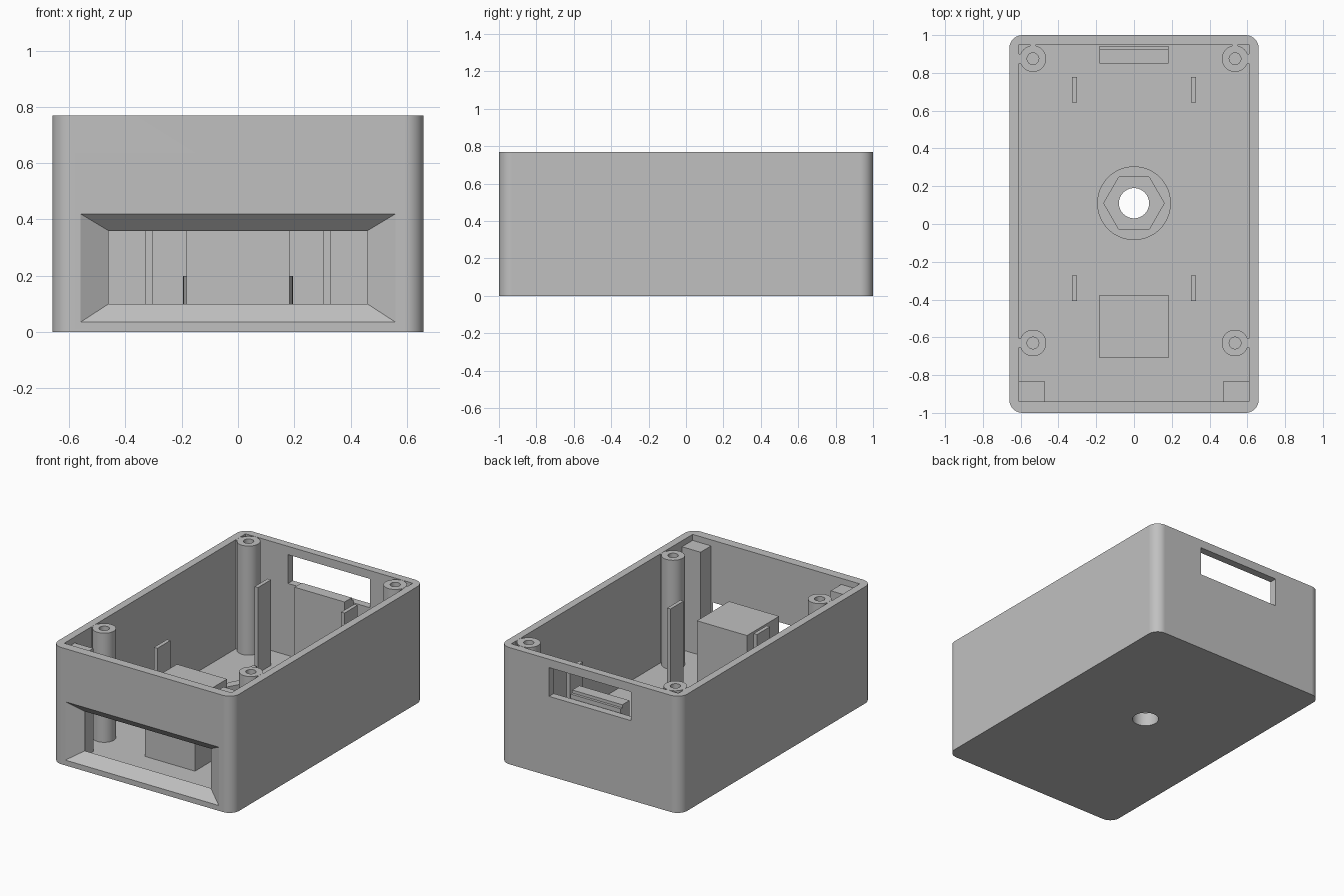
import bpy
import bmesh
import math
from mathutils import Matrix, Vector

old = bpy.data.objects.get("Cube")
if old:
    bpy.data.objects.remove(old, do_unlink=True)

GREY = (0.53, 0.53, 0.53, 1)
mat = bpy.data.materials.new("matte grey plastic")
mat.use_nodes = True
mat.diffuse_color = GREY
mat.node_tree.nodes["Principled BSDF"].inputs["Base Color"].default_value = GREY

HEIGHT, FLOOR = 0.77, 0.05


def make(name, bm):
    bmesh.ops.recalc_face_normals(bm, faces=bm.faces)
    mesh = bpy.data.meshes.new(name)
    bm.to_mesh(mesh)
    bm.free()
    mesh.materials.append(mat)
    obj = bpy.data.objects.new(name, mesh)
    bpy.context.collection.objects.link(obj)
    return obj


def box(name, x, y, z):
    """Box from (low, high) pairs on each axis."""
    bm = bmesh.new()
    bmesh.ops.create_cube(bm, size=1)
    for v in bm.verts:
        v.co = Vector([r[0] if c < 0 else r[1] for c, r in zip(v.co, (x, y, z))])
    return make(name, bm)


def cylinder(name, x, y, z, radius, sides=48):
    bm = bmesh.new()
    bmesh.ops.create_cone(bm, cap_ends=True, segments=sides, radius1=radius,
                          radius2=radius, depth=z[1] - z[0],
                          matrix=Matrix.Translation((x, y, sum(z) / 2)))
    return make(name, bm)


def cut(obj, cutters):
    """Subtract the cutters, then discard them."""
    for c in cutters:
        c.hide_render = True
        mod = obj.modifiers.new("cut", 'BOOLEAN')
        mod.operation = 'DIFFERENCE'
        mod.solver = 'EXACT'
        mod.object = c
    deps = bpy.context.evaluated_depsgraph_get()
    mesh = bpy.data.meshes.new_from_object(obj.evaluated_get(deps))
    obj.modifiers.clear()
    obj.data = mesh
    for c in cutters:
        bpy.data.objects.remove(c, do_unlink=True)


def smooth(obj):
    bpy.ops.object.select_all(action='DESELECT')
    obj.select_set(True)
    bpy.context.view_layer.objects.active = obj
    bpy.ops.object.shade_smooth_by_angle(angle=math.radians(30))
    obj.modifiers.new("weighted", 'WEIGHTED_NORMAL').keep_sharp = True


# Case: rounded upright corners, square cavity
case = box("case", (-0.66, 0.66), (-1, 1), (0, HEIGHT))
bm = bmesh.new()
bm.from_mesh(case.data)
upright = [e for e in bm.edges
           if abs(e.verts[0].co.z - e.verts[1].co.z) > 0.1]
bmesh.ops.bevel(bm, geom=upright, offset=0.07, segments=10, profile=0.5,
                affect='EDGES')
bm.to_mesh(case.data)
bm.free()

# Flared front opening: tapers from the outer face to the inner face
flare = box("flare_cutter", (-0.56, 0.56), (-1, -0.94), (0.035, 0.42))
for v in flare.data.vertices:
    grow = 1.1 if v.co.y < -0.97 else 0
    inner = Vector((math.copysign(0.46, v.co.x), -0.94,
                    0.36 if v.co.z > 0.2 else 0.10))
    v.co = inner + (v.co - inner) * grow if grow else inner
cut(case, [
    box("cavity_cutter", (-0.61, 0.61), (-0.94, 0.95), (FLOOR, 1)),
    flare,
    box("back_slot_cutter", (-0.30, 0.30), (0.9, 1.1), (0.525, 0.715)),
    cylinder("drain_cutter", 0, 0.11, (-0.1, 0.2), 0.08),
])
smooth(case)

# Round boss with a hexagonal nut pocket
boss = cylinder("nut_boss", 0, 0.11, (FLOOR, 0.20), 0.195, 64)
pocket = cylinder("pocket_cutter", 0, 0, (0.09, 0.3), 0.16, 6)
pocket.data.transform(Matrix.Translation((0, 0.11, 0))
                      @ Matrix.Rotation(math.radians(30), 4, 'Z'))
hexes = [v.co for v in pocket.data.vertices]
if max(c.x for c in hexes) < 0.15:      # keep hexagon points on the x axis
    pocket.data.transform(Matrix.Translation((0, 0.11, 0))
                          @ Matrix.Rotation(math.radians(30), 4, 'Z')
                          @ Matrix.Translation((0, -0.11, 0)))
cut(boss, [pocket, cylinder("bore_cutter", 0, 0.11, (0, 0.4), 0.08)])
smooth(boss)

for side, s in (("left", 1), ("right", -1)):
    def xr(a, b):
        return sorted((s * a, s * b))

    # Screw posts with thin webs to the walls
    for end, y in (("front", -0.63), ("back", 0.875)):
        post = cylinder(f"{end}_{side}_screw_post", s * 0.535, y,
                        (FLOOR, HEIGHT), 0.07)
        cut(post, [cylinder("screw_cutter", s * 0.535, y, (0.35, 1), 0.031, 32)])
        smooth(post)
        box(f"{end}_{side}_post_web", xr(0.59, 0.615), (y - 0.025, y + 0.025),
            (FLOOR, HEIGHT - 0.001))
    box(f"back_{side}_end_web", xr(0.52, 0.55), (0.93, 0.955),
        (FLOOR, HEIGHT - 0.001))

    # Thin upright guides
    for end, y in (("front", -0.34), ("back", 0.71)):
        box(f"{end}_{side}_guide", xr(0.303, 0.328), (y - 0.068, y + 0.068),
            (FLOOR, 0.615))

    # Corner pillars behind the front wall
    box(f"{side}_corner_pillar", xr(0.475, 0.61), (-0.94, -0.83), (FLOOR, 0.73))

# Support blocks
box("front_support", (-0.183, 0.183), (-0.71, -0.375), (FLOOR, 0.53))
box("back_support", (-0.183, 0.183), (0.85, 0.925), (FLOOR, 0.57))
box("back_support_step", (-0.183, 0.183), (0.925, 0.942), (FLOOR, 0.55))
